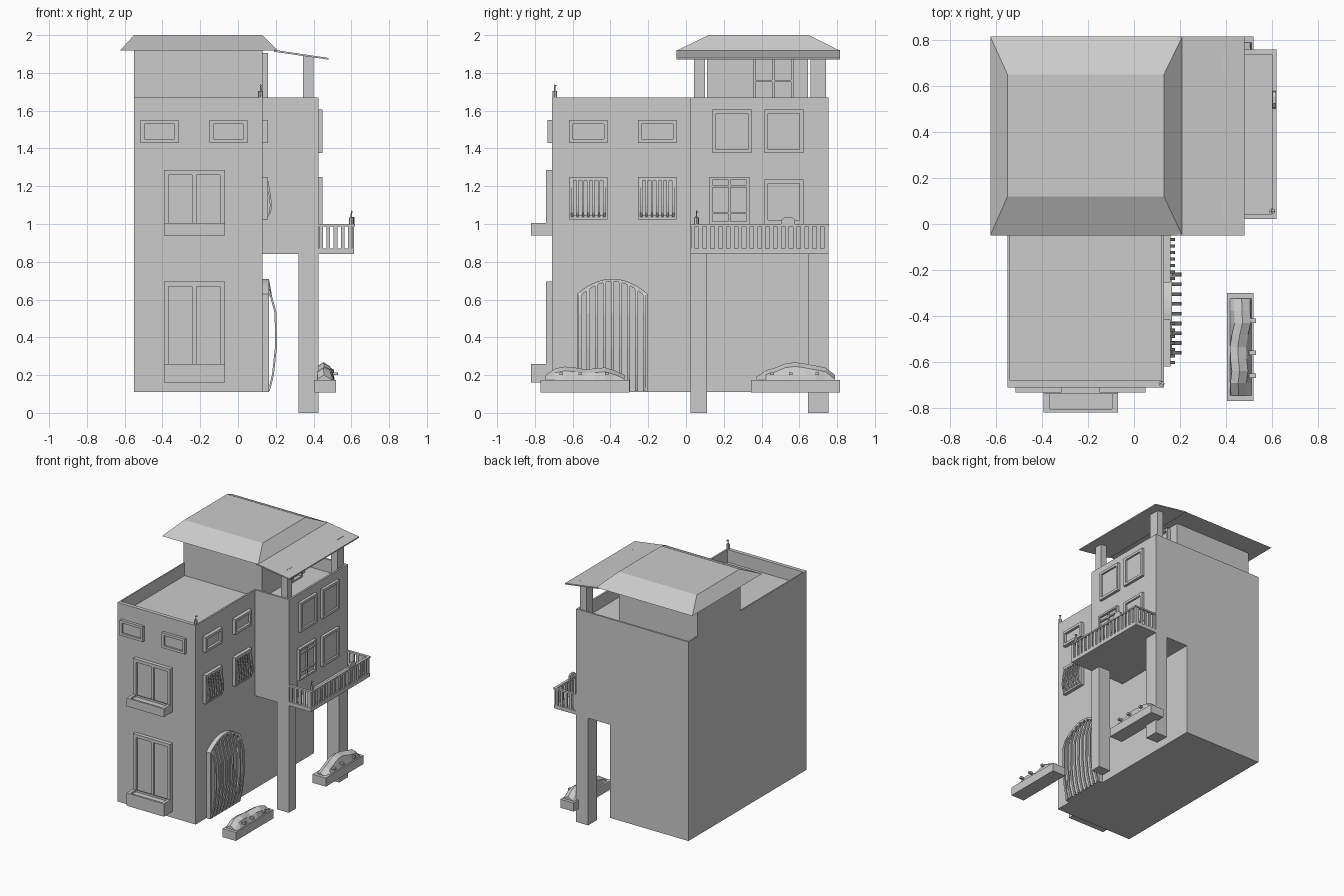
import bpy, math, random
from mathutils import Vector

if "Cube" in bpy.data.objects:
    bpy.data.objects.remove(bpy.data.objects["Cube"])

random.seed(4)


def mesh(name, verts, faces):
    me = bpy.data.meshes.new(name)
    me.from_pydata(verts, [], faces)
    ob = bpy.data.objects.new(name, me)
    bpy.context.collection.objects.link(ob)
    return ob


def boxes(name, items):
    # each item: x0, x1, y0, y1, z0, z1
    V, F = [], []
    for x0, x1, y0, y1, z0, z1 in items:
        n = len(V)
        V += [(x, y, z) for z in (z0, z1) for x, y in ((x0, y0), (x1, y0), (x1, y1), (x0, y1))]
        F += [[n + i for i in f] for f in ((3, 2, 1, 0), (4, 5, 6, 7), (0, 1, 5, 4),
                                           (1, 2, 6, 5), (2, 3, 7, 6), (3, 0, 4, 7))]
    return mesh(name, V, F)


def loft(name, lo, hi):
    n = len(lo)
    F = [list(range(n))[::-1], list(range(n, 2 * n))]
    F += [[i, (i + 1) % n, n + (i + 1) % n, n + i] for i in range(n)]
    return mesh(name, lo + hi, F)


def ring(name, out, inn, lift):
    # walled ring between two matching outlines, extruded along lift
    n = len(out)
    V = [Vector(p) for p in out + inn]
    V += [p + Vector(lift) for p in V]
    F = []
    for i in range(n):
        j = (i + 1) % n
        F += [[i, j, 2 * n + j, 2 * n + i], [n + j, n + i, 3 * n + i, 3 * n + j],
              [2 * n + i, 2 * n + j, 3 * n + j, 3 * n + i], [j, i, n + i, n + j]]
    return mesh(name, V, F)


def rect(x0, x1, y0, y1, z):
    return [(x0, y0, z), (x1, y0, z), (x1, y1, z), (x0, y1, z)]


def window(name, side, wall, u0, u1, z0, z1, d=.022, w=.02, cols=(), rows=(), pane=.008, bar=.012):
    # frame strips, muntins and pane placed on a front (-y) or right (+x) wall
    parts = [(u0, u0 + w, z0, z1, d), (u1 - w, u1, z0, z1, d),
             (u0 + w, u1 - w, z0, z0 + w, d), (u0 + w, u1 - w, z1 - w, z1, d),
             (u0 + w, u1 - w, z0 + w, z1 - w, pane)]
    parts += [(c - bar / 2, c + bar / 2, z0 + w, z1 - w, d * .8) for c in cols]
    parts += [(u0 + w, u1 - w, r - bar / 2, r + bar / 2, d * .75) for r in rows]
    if side == 'front':
        return boxes(name, [(a, b, wall - e, wall, p, q) for a, b, p, q, e in parts])
    return boxes(name, [(wall, wall + e, a, b, p, q) for a, b, p, q, e in parts])


def bars(name, ys, w, path_for):
    # bent grille bars: a path in x,z swept to a square section
    V, F = [], []
    for y in ys:
        path = path_for(y)
        n, k = len(V), len(path)
        for x, z in path:
            V += [(x - .01, y - w / 2, z), (x, y - w / 2, z), (x, y + w / 2, z), (x - .01, y + w / 2, z)]
        for s in range(k - 1):
            a = n + 4 * s
            F += [[a + i, a + (i + 1) % 4, a + 4 + (i + 1) % 4, a + 4 + i] for i in range(4)]
        F += [[n + 3, n + 2, n + 1, n], [n + 4 * k - 4 + i for i in range(4)]]
    return mesh(name, V, F)


# Building masses
boxes("main_block", [(-.55, .13, -.71, .755, .11, 1.57)])
boxes("side_wing", [(.13, .425, .025, .755, .84, 1.57)])
boxes("wing_pillars", [(.32, .425, .025, .11, 0, .84), (.32, .425, .645, .755, 0, .84)])
outer = [(-.55, -.71, 1.57), (.13, -.71, 1.57), (.13, .025, 1.57), (.425, .025, 1.57), (.425, .755, 1.57), (-.55, .755, 1.57)]
inner = [(-.54, -.68, 1.57), (.117, -.68, 1.57), (.117, .04, 1.57), (.41, .04, 1.57), (.41, .74, 1.57), (-.54, .74, 1.57)]
ring("roof_parapet", outer, inner, (0, 0, .1))

# Rooftop room, columns and roofs
boxes("rooftop_room", [(-.55, .13, .11, .645, 1.57, 1.92)])
boxes("terrace_columns", [(.345, .4, .042, .1, 1.57, 1.893), (.345, .4, .66, .742, 1.57, 1.893)])
loft("hip_roof", rect(-.625, .21, -.05, .815, 1.918), rect(-.55, .13, .12, .65, 2.0))
loft("terrace_roof", [(.19, -.05, 1.912), (.48, -.05, 1.87), (.48, .815, 1.87), (.19, .815, 1.912)],
     [(.19, -.05, 1.922), (.48, -.05, 1.879), (.48, .815, 1.879), (.19, .815, 1.922)])

# Front windows with planter boxes
for i, u in enumerate((-.515, -.15)):
    window(f"front_small_window_{i}", 'front', -.71, u, u + .2, 1.43, 1.55)
for i, (z0, z1, h) in enumerate(((.16, .695, .1), (.94, 1.285, .065))):
    window(f"front_tall_window_{i}", 'front', -.71, -.393, -.07, z0, z1, d=.03, w=.025,
           cols=(-.2315,), bar=.022)
    ring(f"window_box_{i}", rect(-.393, -.07, -.82, -.735, z0), rect(-.368, -.095, -.805, -.74, z0), (0, 0, h))
    boxes(f"window_box_base_{i}", [(-.393, -.07, -.815, -.71, z0, z0 + h - .015)])

# Right side windows and bulging grilles
for i, u in enumerate((-.62, -.255)):
    window(f"side_small_window_{i}", 'right', .13, u, u + .205, 1.43, 1.55, d=.028)
    window(f"side_grille_window_{i}", 'right', .13, u, u + .205, 1.025, 1.25, d=.028)
    bars(f"window_grille_{i}", [u + .018 + .0282 * k for k in range(7)], .012,
         lambda y: [(.158, 1.238), (.165, 1.2), (.175, 1.14), (.179, 1.1), (.175, 1.06), (.158, 1.038)])

# Arched doorway and bulging gate
yc, half = -.39, .188


def arch(y, h=half, s=.63, r=.08):
    return s + r * (1 - ((y - yc) / h) ** 2)


def arch_outline(h, s, x):
    top = [yc + h * (1 - 2 * i / 14) for i in range(15)]
    return [(x, yc - h, .11), (x, yc + h, .11)] + [(x, y, arch(y, h, s)) for y in top]


ring("arch_frame", arch_outline(half, .63, .13), arch_outline(half - .015, .615, .13), (.035, 0, 0))
loft("arch_door", arch_outline(half - .01, .62, .13), arch_outline(half - .01, .62, .138))
bars("arch_gate", [yc - .17 + .0425 * k for k in range(9)], .016,
     lambda y: [(.165, arch(y) - .008), (.182, .61), (.204, .53), (.206, .35), (.19, .2), (.168, .115)])

# Wing windows and doors
for n, y, z0, z1 in (("left", .14, 1.375, 1.605), ("right", .415, 1.375, 1.605), ("lower", .415, 1.0, 1.235)):
    window(f"wing_window_{n}", 'right', .425, y, y + .207, z0, z1)
window("balcony_door", 'right', .425, .125, .335, 1.0, 1.248, w=.014, cols=(.23,), rows=(1.058, 1.2), pane=.004)
boxes("balcony_door_lower", [(.425, .43, .125, .335, .87, 1.0)])
window("terrace_door", 'right', .13, .355, .57, 1.57, 1.905, d=.03, w=.014, cols=(.4625,), rows=(1.757,), pane=.004)

# Balcony with balusters
boxes("balcony_slab", [(.425, .615, .025, .755, .84, .87)])
boxes("balcony_rail", [(.6, .62, .022, .758, .988, 1.0), (.425, .6, .022, .042, .988, 1.0),
                       (.425, .6, .738, .758, .988, 1.0)])
posts = [(.604, .615, y - .011, y + .011, .87, .99) for y in [.037 + .0415 * k for k in range(18)]]
posts += [(x - .01, x + .01, y, y + .011, .87, .99) for y in (.028, .741) for x in [.44 + .038 * k for k in range(5)]]
boxes("balcony_balusters", posts)

# Small corner ornaments
for n, x, y, z in (("roof", .12, -.695, 1.67), ("balcony", .6, .055, 1.0)):
    bpy.ops.mesh.primitive_cylinder_add(vertices=8, radius=.013, depth=.035, location=(x, y, z + .0175))
    bpy.context.object.name = n + "_ornament_base"
    bpy.ops.mesh.primitive_cone_add(vertices=5, radius1=.005, radius2=.002, depth=.038, location=(x, y, z + .052))
    bpy.context.object.name = n + "_ornament_stem"
    boxes(n + "_ornament_tip", [(x - .003, x + .01, y - .003, y + .01, z + .06, z + .067)])
prof = [(.5, .99), (.58, .99), (.575, 1.025), (.555, 1.038), (.525, 1.038), (.505, 1.022)]
loft("balcony_shrub", [(.603, y, z) for y, z in prof], [(.617, y, z) for y, z in prof])

# Ground planters with faceted hedges
for n, y0, z1, peaks in (("front", -.77, .175, (.2, .235, .245, .24, .23, .235, .24, .225, .2)),
                         ("rear", .345, .175, (.19, .225, .24, .262, .268, .26, .25, .24, .2))):
    boxes(n + "_planter", [(.405, .52, y0, y0 + .47, .108, z1)])
    V, F = [], []
    for i, p in enumerate(peaks):
        y = y0 + .025 + .42 * i / 8
        j = random.uniform(-.012, .012)
        V += [(.418, y, z1), (.428 + j, y, p - .02), (.462 + j, y, p), (.498 + j, y, p - .022), (.51, y, z1)]
    for i in range(8):
        a = 5 * i
        F += [[a + k, a + k + 5, a + k + 6, a + k + 1] for k in range(4)]
    F += [[0, 1, 2, 3, 4], [44, 43, 42, 41, 40]]
    mesh(n + "_hedge", V, F)
    boxes(n + "_hedge_sprigs", [(.5, .53, y0 + d, y0 + d + .02, .2, .215) for d in (.1, .2, .34)])

# Consistent outward normals
import bmesh
for ob in bpy.data.objects:
    bm = bmesh.new()
    bm.from_mesh(ob.data)
    bmesh.ops.recalc_face_normals(bm, faces=bm.faces)
    bm.to_mesh(ob.data)
    bm.free()
